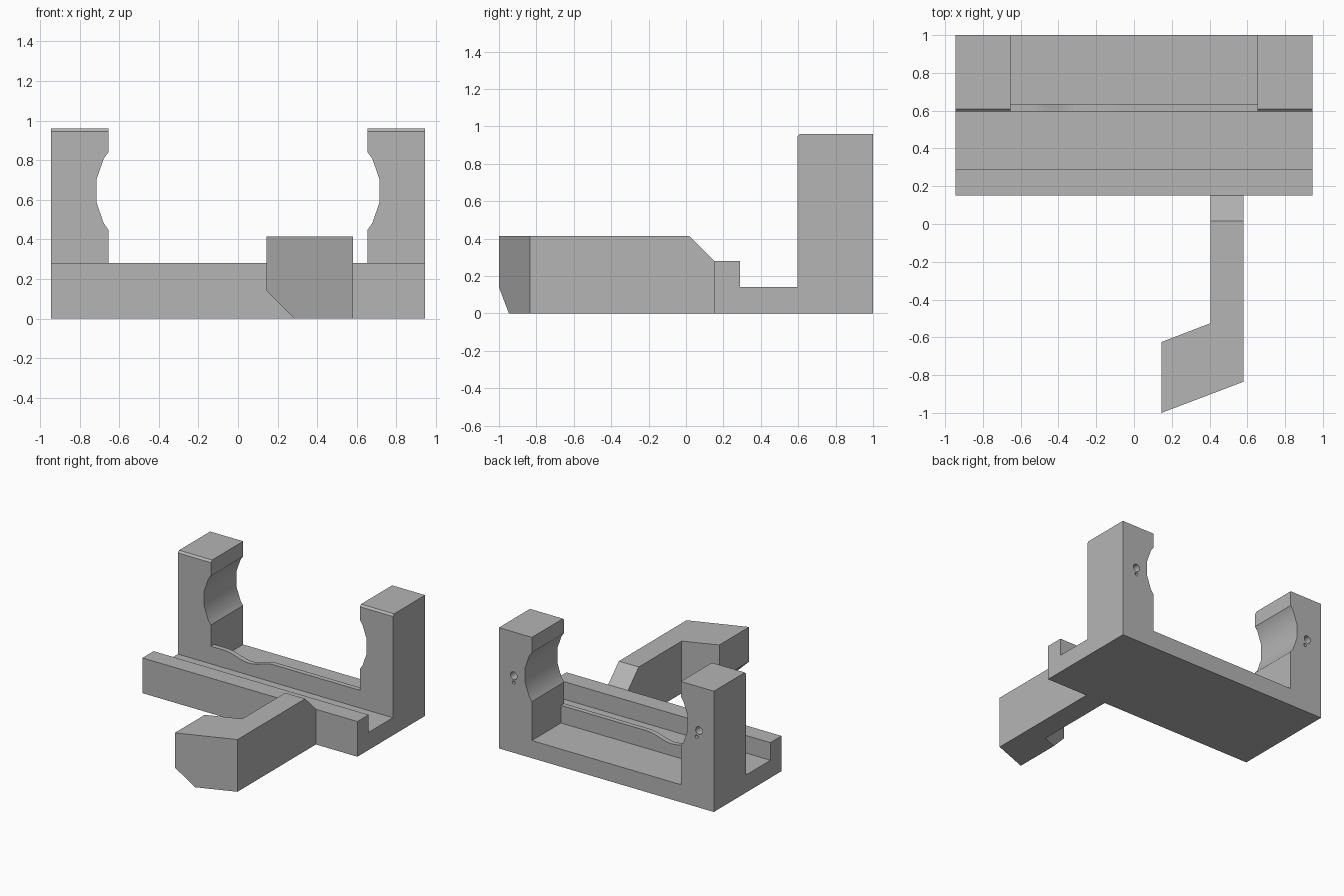
import bpy, bmesh, math
from mathutils import Vector

cube = bpy.data.objects.get("Cube")
if cube:
    bpy.data.objects.remove(cube, do_unlink=True)

grey = bpy.data.materials.new("plain grey")
grey.use_nodes = True
colour = (0.46, 0.46, 0.46, 1)
grey.diffuse_color = colour
grey.node_tree.nodes["Principled BSDF"].inputs["Base Color"].default_value = colour


def prism(name, profile, offset, cuts=()):
    """Extrude a flat outline by offset, then trim it with (point, normal) planes."""
    bm = bmesh.new()
    face = bm.faces.new([bm.verts.new(p) for p in profile])
    new = bmesh.ops.extrude_face_region(bm, geom=[face])["geom"]
    bmesh.ops.translate(bm, vec=offset,
                        verts=[v for v in new if isinstance(v, bmesh.types.BMVert)])
    for point, normal in cuts:
        bmesh.ops.bisect_plane(bm, geom=bm.verts[:] + bm.edges[:] + bm.faces[:],
                               plane_co=point, plane_no=normal, clear_outer=True)
        bmesh.ops.holes_fill(bm, edges=[e for e in bm.edges if e.is_boundary])
    bmesh.ops.recalc_face_normals(bm, faces=bm.faces[:])
    mesh = bpy.data.meshes.new(name)
    bm.to_mesh(mesh)
    bm.free()
    mesh.materials.append(grey)
    obj = bpy.data.objects.new(name, mesh)
    bpy.context.collection.objects.link(obj)
    return obj


def activate(obj):
    bpy.ops.object.select_all(action="DESELECT")
    obj.select_set(True)
    bpy.context.view_layer.objects.active = obj


def drill(obj, x, z, radius, depth):
    """Bore a round blind hole into the back face."""
    bpy.ops.mesh.primitive_cylinder_add(vertices=20, radius=radius, depth=depth * 2,
                                        location=(x, BACK, z),
                                        rotation=(math.pi / 2, 0, 0))
    cutter = bpy.context.object
    cutter.hide_render = True
    cutter.data.materials.append(grey)
    mod = obj.modifiers.new("hole", "BOOLEAN")
    mod.operation, mod.object, mod.solver = "DIFFERENCE", cutter, "EXACT"
    activate(obj)
    bpy.ops.object.modifier_apply(modifier=mod.name)
    bpy.data.objects.remove(cutter, do_unlink=True)


HALF, INNER, BACK = 0.945, 0.655, 1.0
FRONT, FACE = 0.15, 0.595
FLOOR, LIP, TOP = 0.14, 0.28, 0.96

# Base plate with raised front lip
side = [(FRONT, 0), (BACK, 0), (BACK, FLOOR), (0.29, FLOOR), (0.29, LIP), (FRONT, LIP)]
prism("base", [(-HALF, y, z) for y, z in side], Vector((2 * HALF, 0, 0)))

# Two uprights with a scooped inner side and a small bevel at the front top
mid = 0.645
scoop = [(INNER, -0.195), (0.678, -0.163), (0.714, -0.06)]
scoop += [(x, -z) for x, z in reversed(scoop)]
outline = [(HALF, FLOOR), (HALF, TOP), (INNER, TOP)]
outline += [(x, mid + z) for x, z in reversed(scoop)] + [(INNER, FLOOR)]
for label, sign, shift in (("left", 1, 0.0), ("right", -1, 0.022)):
    upright = prism(label + "_upright", [(sign * x, FACE, z) for x, z in outline],
                    Vector((0, BACK - FACE, 0)),
                    [((0, FACE + 0.015, TOP), (0, -1, 1))])
    drill(upright, sign * 0.815, 0.613, 0.03, 0.12)
    drill(upright, sign * 0.815 + shift, 0.558, 0.013, 0.12)
    activate(upright)
    bpy.ops.object.shade_smooth_by_angle(angle=math.radians(30))

# Thin wall between the uprights, with a shallow dip in its top
start, width, depth, steps = -0.54, 0.44, 0.045, 16
crest = []
for i in range(steps + 1):
    t = i / steps
    crest.append((start + width * t, LIP - depth * (1 - math.cos(math.tau * t)) / 2))
wall = [(INNER, FLOOR), (-INNER, FLOOR), (-INNER, LIP)] + crest + [(INNER, LIP)]
prism("dividing_wall", [(x, FACE, z) for x, z in wall], Vector((0, 0.04, 0)))

# Hooked arm, sloped down to the lip and trimmed under the hook tip
plan = [(0.405, FRONT), (0.58, FRONT), (0.58, -0.835),
        (0.145, -1), (0.145, -0.625), (0.405, -0.525)]
prism("hooked_arm", [(x, y, 0) for x, y in plan], Vector((0, 0, 0.415)),
      [((0, FRONT, LIP), (0, 1, 1)), ((0.285, 0, 0), (-1, 0, -1))])
